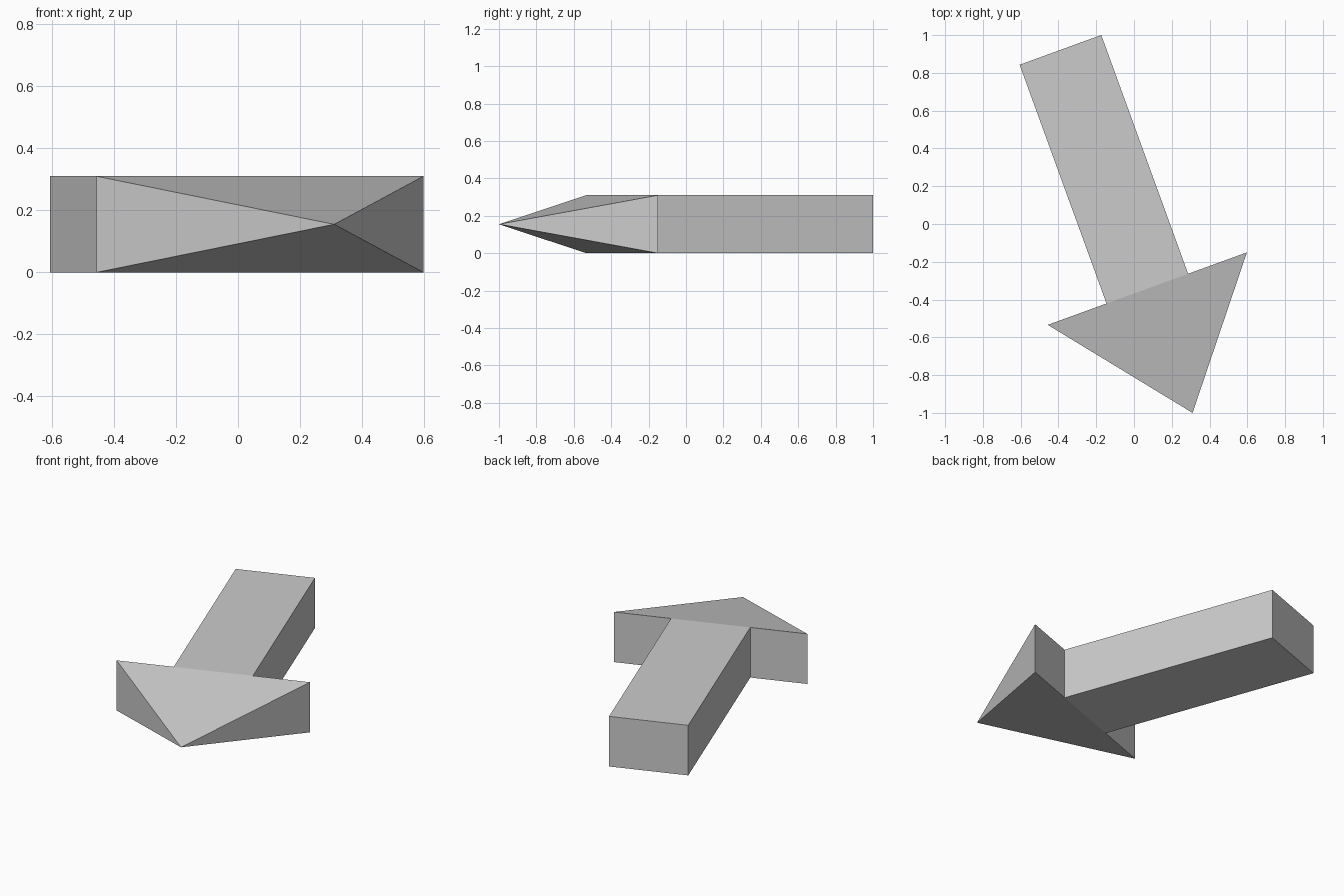
import bpy
import bmesh
from math import radians
from mathutils import Matrix, Vector

old = bpy.data.objects.get("Cube")
if old:
    bpy.data.objects.remove(old, do_unlink=True)

HEIGHT = 0.31
HEAD_LENGTH, HEAD_WIDTH = 0.70, 1.122
SHAFT_LENGTH, SHAFT_WIDTH = 1.345, 0.46

# The arrow is laid out with its tip at the origin pointing to -y, then turned
PLACE = Matrix.Translation((0.31, -1.0, 0)) @ Matrix.Rotation(radians(20), 4, "Z")

grey = bpy.data.materials.new("light_grey")
grey.use_nodes = True
colour = (0.6, 0.6, 0.6, 1)
grey.diffuse_color = colour
grey.node_tree.nodes["Principled BSDF"].inputs["Base Color"].default_value = colour


def block(name, width, start, length, pointed=False):
    """Box running back from y = start; a pointed one closes to a tip in front."""
    bm = bmesh.new()
    bmesh.ops.create_cube(bm, size=1)
    if pointed:
        front = [v for v in bm.verts if v.co.y < 0]
        bmesh.ops.pointmerge(bm, verts=front, merge_co=Vector((0, -0.5, 0)))
    size = Matrix.Diagonal((width, length, HEIGHT, 1))
    centre = Matrix.Translation((0, start + length / 2, HEIGHT / 2))
    bm.transform(PLACE @ centre @ size)
    bmesh.ops.recalc_face_normals(bm, faces=bm.faces)
    mesh = bpy.data.meshes.new(name)
    bm.to_mesh(mesh)
    bm.free()
    mesh.materials.append(grey)
    obj = bpy.data.objects.new(name, mesh)
    bpy.context.collection.objects.link(obj)


# Pyramid head and straight shaft
block("arrow_head", HEAD_WIDTH, 0, HEAD_LENGTH, pointed=True)
block("arrow_shaft", SHAFT_WIDTH, HEAD_LENGTH, SHAFT_LENGTH)
